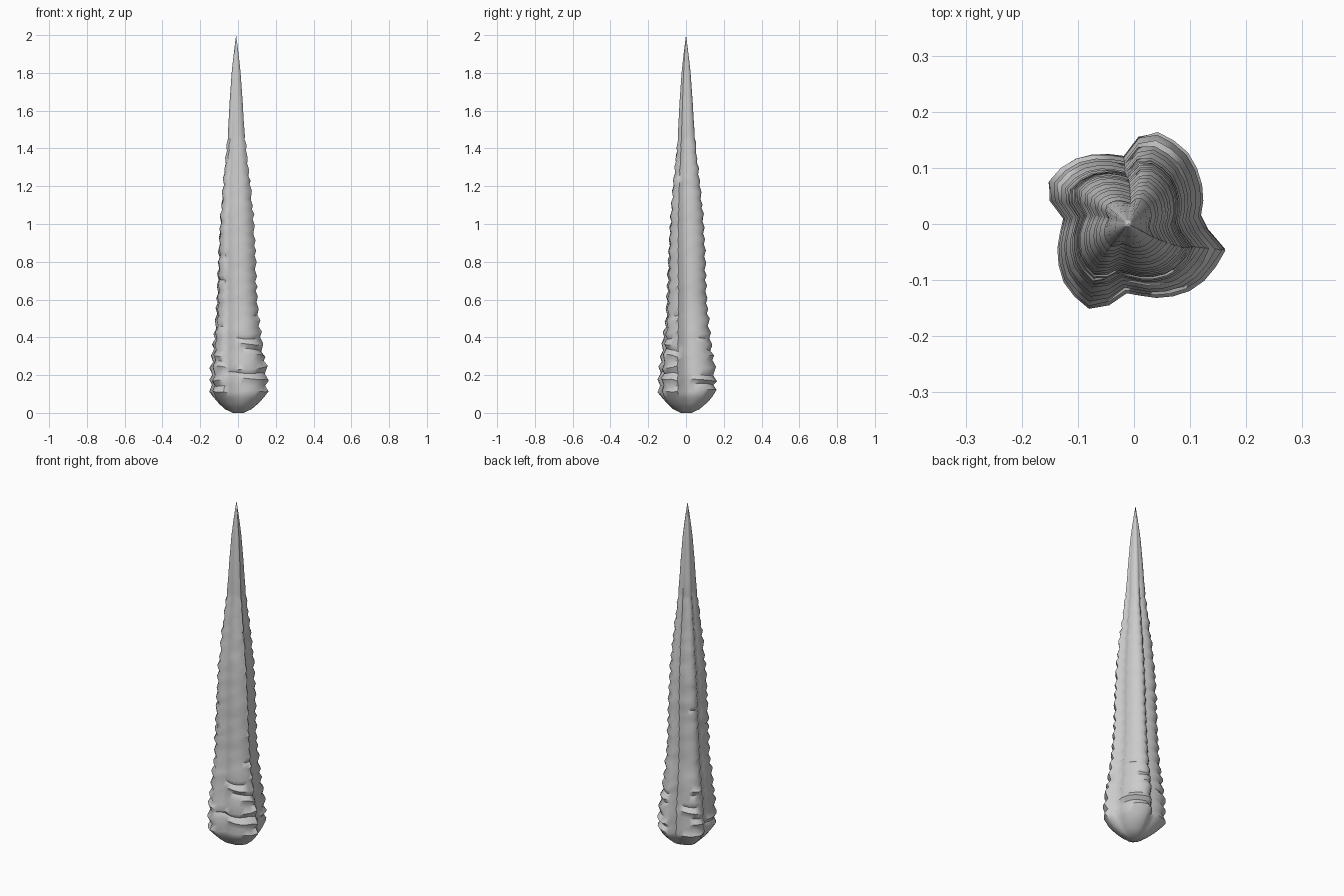
import bpy, bmesh, math, random

if "Cube" in bpy.data.objects:
    bpy.data.objects.remove(bpy.data.objects["Cube"])

random.seed(4)
SEGS = 32

# height -> outer radius of the spike
PROFILE = [(0, .03), (.02, .075), (.05, .112), (.08, .142), (.12, .162), (.2, .162),
           (.3, .150), (.4, .138), (.5, .125), (.6, .118), (.8, .112), (1.0, .103),
           (1.2, .083), (1.4, .060), (1.5, .047), (1.6, .043), (1.8, .027),
           (1.9, .015), (2.0, 0)]
# pinwheel lobe: fraction clockwise from a crest -> radius factor
LOBE = [(0, 1), (.3, .94), (.6, .80), (.8, .70), (.9, .80), (1, 1)]
CRESTS = [-14, 84, 161, 250, 346]


def lerp(table, t):
    for (a, u), (b, v) in zip(table, table[1:]):
        if t <= b:
            return u + (v - u) * (t - a) / (b - a)
    return table[-1][1]


def lobe(deg):
    deg = (deg + 14) % 360 - 14
    for k in range(4):
        lo, hi = CRESTS[k], CRESTS[k + 1]
        if deg <= hi:
            return k, lerp(LOBE, (hi - deg) / (hi - lo))
    return 3, 1.0


# ring heights: close ripples on the body, sparse on the smooth tip
heights = [0, .02, .05, .08] + [.115 + .031 * i for i in range(45)]
heights += [1.56, 1.64, 1.72, 1.8, 1.87, 1.94]
jitter = [[random.uniform(-1, 1) for _ in range(4)] for _ in heights]

bm = bmesh.new()
rings = []
for i, z in enumerate(heights):
    rippled = .1 < z < 1.5
    blend = min(1, z / .12)
    twist = -14 * min(1, z / 1.5)
    cx = -.010 * min(1, z / .5)
    ring = []
    for s in range(SEGS):
        deg = 360 * s / SEGS
        k, f = lobe(deg - 14 + 0.0)
        f = 1 + (f - 1) * (.35 + .65 * blend) * (1 if z < 1.5 else .7)
        r = lerp(PROFILE, z) * f
        dz = 0
        if rippled:
            amp = .055 * r * (1 if i % 2 == 0 else -1)
            r += amp + .018 * r * jitter[i][k]
            dz = .007 * jitter[i // 2][k] + .006 * math.sin(math.radians(3 * deg) + i)
        a = math.radians(deg - 14 + twist)
        ring.append(bm.verts.new((cx + r * math.cos(a), r * math.sin(a), z + dz)))
    rings.append(ring)

# skin, base cap and pointed tip
for lo, hi in zip(rings, rings[1:]):
    for s in range(SEGS):
        t = (s + 1) % SEGS
        bm.faces.new((lo[s], lo[t], hi[t], hi[s]))
bm.faces.new(rings[0][::-1])
tip = bm.verts.new((-.010, 0, 2))
for s in range(SEGS):
    bm.faces.new((rings[-1][s], rings[-1][(s + 1) % SEGS], tip))
bmesh.ops.recalc_face_normals(bm, faces=bm.faces)

mesh = bpy.data.meshes.new("ridged_spike")
bm.to_mesh(mesh)
bm.free()
spike = bpy.data.objects.new("ridged_spike", mesh)
bpy.context.collection.objects.link(spike)
bpy.context.view_layer.objects.active = spike
spike.select_set(True)
bpy.ops.object.shade_smooth_by_angle(angle=math.radians(50))
